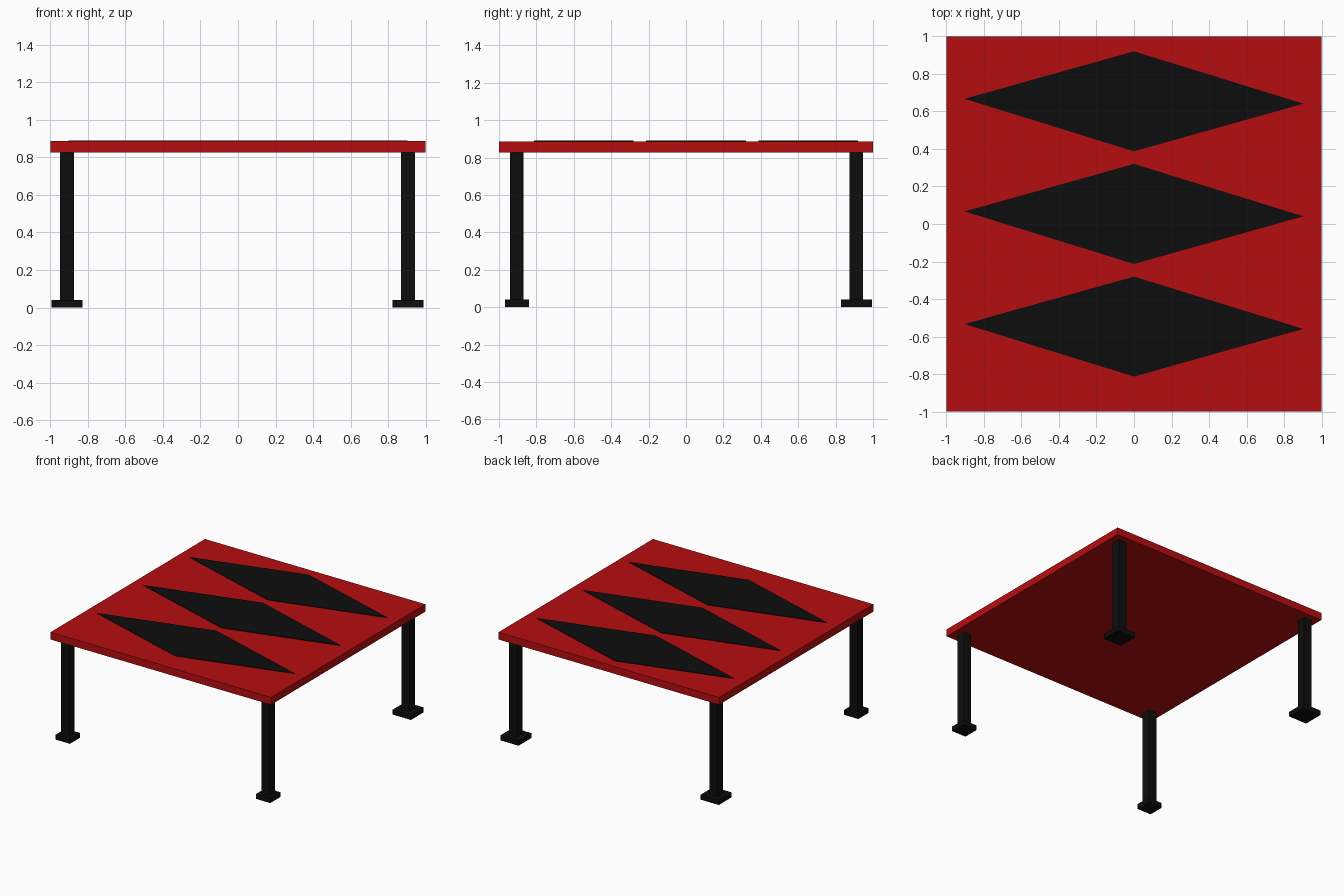
import bpy, bmesh

if "Cube" in bpy.data.objects:
    bpy.data.objects.remove(bpy.data.objects["Cube"])


def material(name, color):
    m = bpy.data.materials.new(name)
    m.diffuse_color = color
    m.use_nodes = True
    m.node_tree.nodes["Principled BSDF"].inputs["Base Color"].default_value = m.diffuse_color
    return m


RED = material("red_paint", (0.47, 0.004, 0.005, 1))
BLACK = material("black_paint", (0.004, 0.004, 0.004, 1))


def prism(name, outline, z0, z1, mat):
    """Extrude a flat outline from z0 up to z1."""
    bm = bmesh.new()
    face = bm.faces.new([bm.verts.new((x, y, z0)) for x, y in outline])
    ext = bmesh.ops.extrude_face_region(bm, geom=[face])
    top = [v for v in ext["geom"] if isinstance(v, bmesh.types.BMVert)]
    bmesh.ops.translate(bm, verts=top, vec=(0, 0, z1 - z0))
    bmesh.ops.recalc_face_normals(bm, faces=bm.faces)
    me = bpy.data.meshes.new(name)
    bm.to_mesh(me)
    bm.free()
    me.materials.append(mat)
    ob = bpy.data.objects.new(name, me)
    bpy.context.collection.objects.link(ob)
    return ob


def block(name, cx, cy, width, z0, z1, mat):
    h = width / 2
    return prism(name, [(cx - h, cy - h), (cx + h, cy - h),
                        (cx + h, cy + h), (cx - h, cy + h)], z0, z1, mat)


# Table top
block("table_top", 0, 0, 2.0, 0.826, 0.886, RED)

# Three raised diamond inlays
for i, dy in enumerate((-0.6, 0.0, 0.6)):
    diamond = [(-0.903, 0.067 + dy), (0, -0.213 + dy),
               (0.903, 0.041 + dy), (0, 0.32 + dy)]
    prism(f"diamond_inlay_{i + 1}", diamond, 0.876, 0.891, BLACK)

# Legs with square feet; the back feet are a little wider
for row, cy, foot in (("front", -0.904, 0.13), ("back", 0.911, 0.166)):
    for side, cx in (("left", -0.911), ("right", 0.906)):
        block(f"{row}_{side}_leg", cx, cy, 0.073, 0.038, 0.827, BLACK)
        block(f"{row}_{side}_foot", cx, cy, foot, 0.0, 0.04, BLACK)
